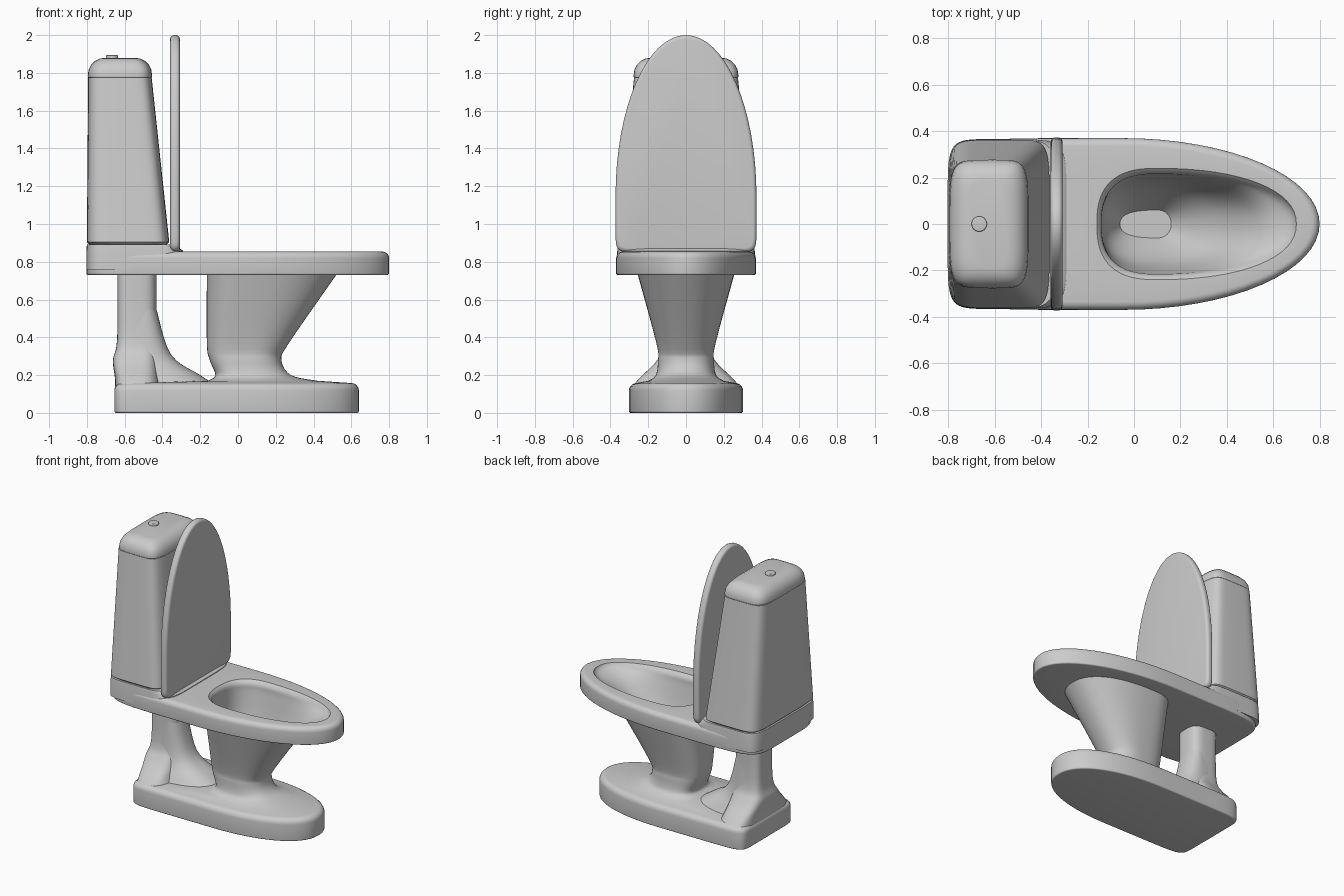
import bpy, bmesh
from math import cos, sin, pi, tau

if "Cube" in bpy.data.objects:
    bpy.data.objects.remove(bpy.data.objects["Cube"])

N = 64  # points around every outline


def outline(h, x0, x1, w, xc, nb, nf):
    """Egg outline at height h: back end x0, front end x1, half width w,
    widest at xc, squareness nb at the back and nf at the front."""
    pts = []
    for i in range(N):
        c, s = cos(tau * i / N), sin(tau * i / N)
        n, reach = (nf, x1 - xc) if c >= 0 else (nb, x0 - xc)
        y = w * abs(s) ** (2 / n) * (1 if s >= 0 else -1)
        pts.append((xc + reach * abs(c) ** (2 / n), y, h))
    return pts


def rounded(h0, h1, x0, x1, w, shape, r0, r1, steps=5):
    """Rings of a plate with edges rounded by r0 below and r1 above."""
    rings = []
    for h, r, side in ((h0, r0, -1), (h1, r1, 1)):
        for k in range(steps + 1):
            a = pi / 2 * (k if side > 0 else steps - k) / steps
            d = r * (1 - cos(a))
            rings.append((h - side * r * (1 - sin(a)), x0 + d, x1 - d, w - d, *shape))
    return rings


def blend(keys, shape, steps=5):
    """Smooth curve through key rings (height, x0, x1, half width)."""
    p = [keys[0], *keys, keys[-1]]
    rings = []
    for a, b, c, d in zip(p, p[1:], p[2:], p[3:]):
        for k in range(steps):
            t = k / steps
            v = [q + t / 2 * (r - o + t * (2 * o - 5 * q + 4 * r - s + t * (3 * (q - r) + s - o)))
                 for o, q, r, s in zip(a, b, c, d)]
            rings.append((*v, *shape))
    return rings + [(*keys[-1], *shape)]


def loft(name, rings, place=lambda p: p):
    """Skin a stack of rings, closed at both ends."""
    bm = bmesh.new()
    loops = [[bm.verts.new(place(p)) for p in outline(*r)] for r in rings]
    for a, b in zip(loops, loops[1:]):
        for i in range(N):
            j = (i + 1) % N
            bm.faces.new((a[i], a[j], b[j], b[i]))
    bm.faces.new(loops[0][::-1])
    bm.faces.new(loops[-1])
    bmesh.ops.remove_doubles(bm, verts=bm.verts, dist=1e-5)
    bmesh.ops.recalc_face_normals(bm, faces=bm.faces)
    me = bpy.data.meshes.new(name)
    bm.to_mesh(me)
    bm.free()
    ob = bpy.data.objects.new(name, me)
    bpy.context.collection.objects.link(ob)
    bpy.ops.object.select_all(action='DESELECT')
    ob.select_set(True)
    bpy.context.view_layer.objects.active = ob
    bpy.ops.object.shade_smooth_by_angle(angle=0.7)


# Bowl: foot, pedestal, rim and interior form one continuous skin
foot = rounded(0, 0.158, -0.655, 0.64, 0.302, (0, 12, 2.2), 0.01, 0.04)
pedestal = blend([(0.17, -0.16, 0.42, 0.2),
                  (0.2, -0.12, 0.28, 0.16),
                  (0.28, -0.15, 0.23, 0.148),
                  (0.37, -0.165, 0.27, 0.157),
                  (0.73, -0.165, 0.52, 0.255)], (0.06, 3, 2.3))
rim = rounded(0.73, 0.854, -0.803, 0.8, 0.37, (-0.05, 7, 2), 0.01, 0.035)
interior = blend([(0.853, -0.16, 0.7, 0.24),
                  (0.825, -0.142, 0.675, 0.218),
                  (0.76, -0.14, 0.54, 0.21),
                  (0.55, -0.135, 0.35, 0.165),
                  (0.37, -0.06, 0.16, 0.06)], (0.1, 2.6, 2.2))
loft("bowl", foot + pedestal + rim + interior)

# Raised deck carrying the tank, sloping down in front of the lid hinge
square = (-0.54, 7, 6)
loft("tank_deck", [(0.76, -0.803, -0.29, 0.366, *square),
                   (0.858, -0.803, -0.29, 0.364, *square),
                   (0.892, -0.8, -0.34, 0.36, *square)])

# Tapered tank with its rounded cover and button
loft("tank", [(0.89, -0.785, -0.38, 0.345, *square),
              (0.905, -0.8, -0.364, 0.362, *square),
              (1.775, -0.793, -0.457, 0.275, -0.6, 6, 5)])
loft("tank_cover", rounded(1.775, 1.88, -0.795, -0.455, 0.277, (-0.61, 5, 5), 0.005, 0.09))
loft("flush_button", rounded(1.86, 1.894, -0.7, -0.634, 0.033, (-0.667, 2, 2), 0.002, 0.006))

# Upright lid: outline in the y-z plane, thickness along x
loft("lid", rounded(-0.359, -0.308, 0.85, 2, 0.373, (1.15, 14, 2), 0.02, 0.02),
     place=lambda p: (p[2], p[1], p[0]))

# Rear drain column with a wide flare, plus a ridge sweeping forward
column = (-0.53, 4, 3)
loft("drain_column", blend([(0.14, -0.65, -0.4, 0.285),
                            (0.19, -0.652, -0.415, 0.24),
                            (0.28, -0.662, -0.425, 0.152),
                            (0.39, -0.64, -0.43, 0.105),
                            (0.74, -0.638, -0.432, 0.1)], column))
loft("column_ridge", blend([(0.13, -0.6, -0.09, 0.2),
                            (0.2, -0.6, -0.2, 0.16),
                            (0.31, -0.6, -0.355, 0.115),
                            (0.55, -0.62, -0.432, 0.097)], (-0.5, 3, 2.5)))
